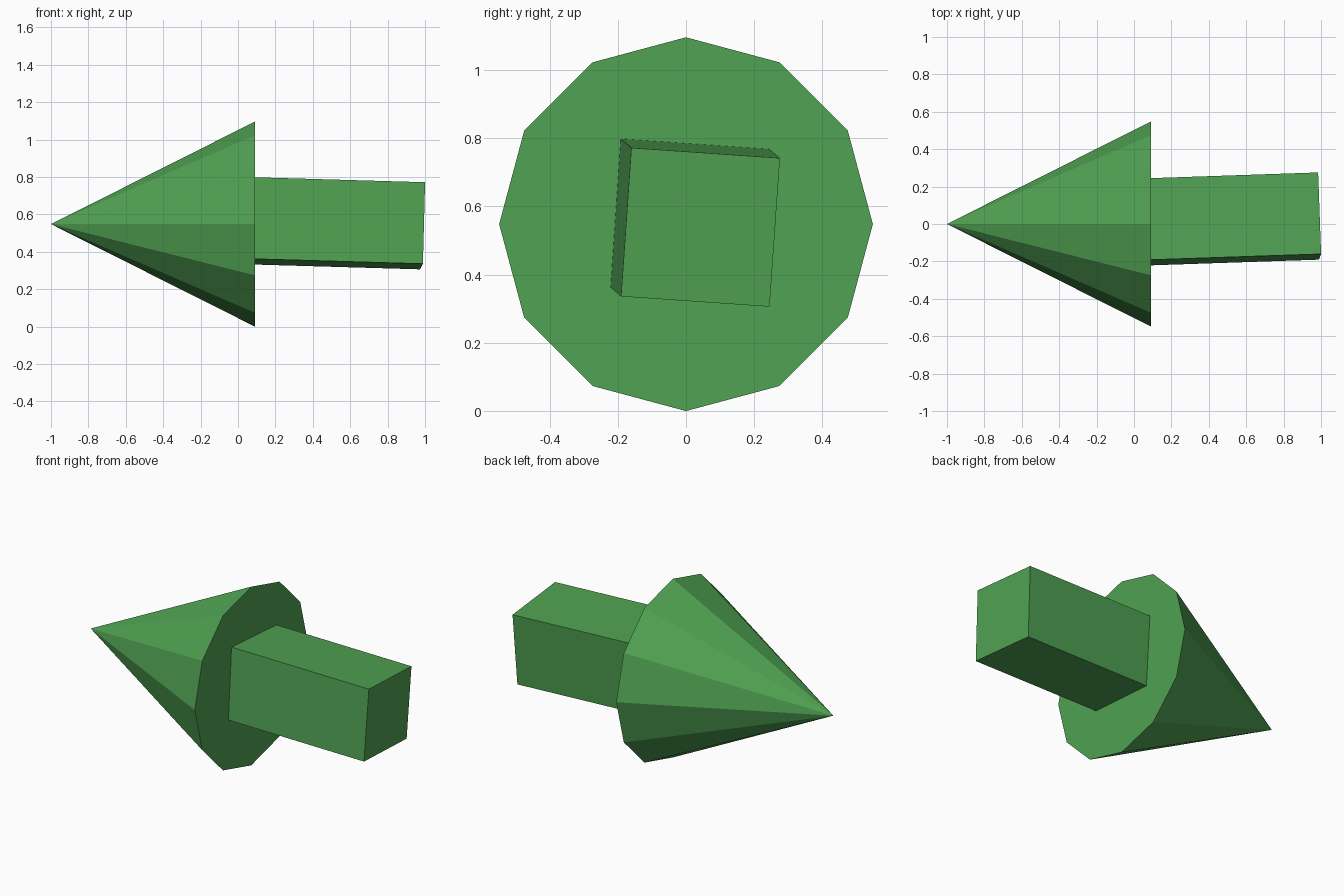
import bpy
import bmesh
import math
from mathutils import Matrix, Vector

if "Cube" in bpy.data.objects:
    bpy.data.objects.remove(bpy.data.objects["Cube"])

green = bpy.data.materials.new("green")
green.diffuse_color = (0.08, 0.36, 0.085, 1)
green.use_nodes = True
green.node_tree.nodes["Principled BSDF"].inputs["Base Color"].default_value = green.diffuse_color

RADIUS, TIP_X, BASE_X = 0.548, -1.0, 0.09


def add_part(name, bm):
    mesh = bpy.data.meshes.new(name)
    bm.to_mesh(mesh)
    bm.free()
    mesh.materials.append(green)
    obj = bpy.data.objects.new(name, mesh)
    bpy.context.collection.objects.link(obj)
    return obj


# Twelve-sided arrow head pointing towards -x
bm = bmesh.new()
bmesh.ops.create_cone(bm, cap_ends=True, segments=12, radius1=RADIUS, radius2=0,
                      depth=BASE_X - TIP_X)
head = add_part("arrow_head", bm)
head.location = ((TIP_X + BASE_X) / 2, 0, RADIUS)
head.rotation_euler = (0, -math.pi / 2, 0)

# Square shaft, slightly tilted and rolled, its inner end buried in the head
end = Vector((0.9866, 0.0425, 0.539))
axis = Vector((1, 0.034, -0.029)).normalized()
up = Vector((0, 0.03, 0.436))
up = (up - axis * up.dot(axis)).normalized()
side = up.cross(axis)
length, width = 0.95, 0.437

bm = bmesh.new()
bmesh.ops.create_cube(bm, size=1)
bmesh.ops.scale(bm, verts=bm.verts, vec=(length, width, width))
shaft = add_part("arrow_shaft", bm)
turn = Matrix((axis, side, up)).transposed().to_4x4()
shaft.matrix_world = Matrix.Translation(end - axis * length / 2) @ turn
